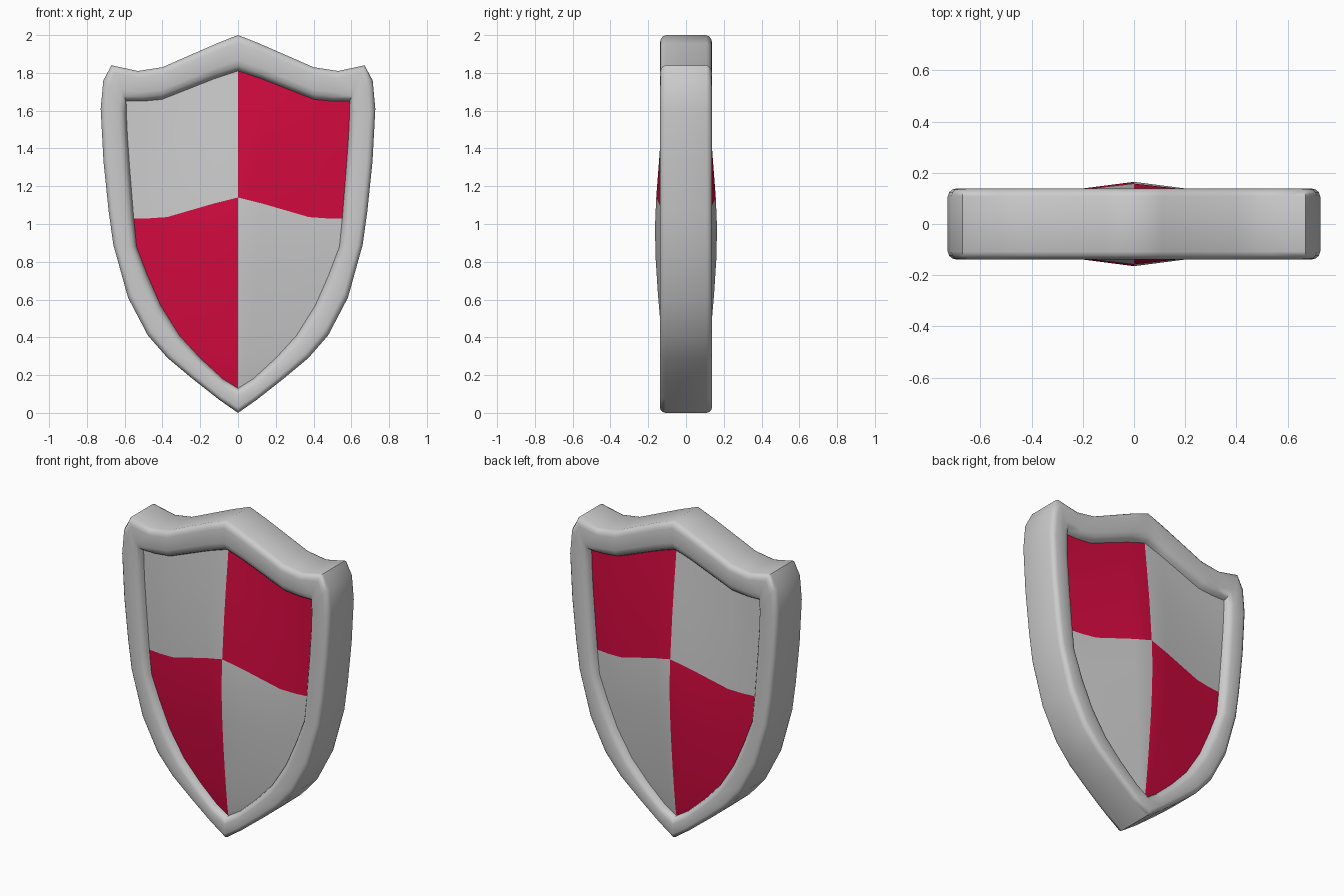
import bpy, bmesh

if "Cube" in bpy.data.objects:
    bpy.data.objects.remove(bpy.data.objects["Cube"])

# Field columns: fraction of half width, and crown shape across the width
U = [0, 0.22, 0.68, 0.85, 1]
CROWN = [1, 0.73, 0.06, 0, 0]
# Field rows (half width, edge height, crown lift) with the matching outer rim point
ROWS = [
    (0.592, 1.65, 0.16, (0.67, 1.84)),
    (0.59, 1.57, 0.155, (0.713, 1.76)),
    (0.585, 1.46, 0.15, (0.727, 1.61)),
    (0.572, 1.28, 0.13, (0.712, 1.33)),
    (0.552, 1.03, 0.11, (0.685, 1.07)),
    (0.537, 0.88, 0.10, (0.66, 0.89)),
    (0.48, 0.73, 0.08, (0.582, 0.61)),
    (0.41, 0.57, 0.06, (0.477, 0.41)),
    (0.31, 0.41, 0.04, (0.372, 0.29)),
    (0.20, 0.29, 0.02, (0.24, 0.18)),
    (0.08, 0.18, 0.01, (0.10, 0.07)),
    (0.0, 0.13, 0.0, (0.0, 0.0)),
]
SPLIT = 4                      # row where the quarters meet
TOP = [(0, 2.0), (0.11, 1.957), (0.40, 1.83), (0.53, 1.81)]
EDGE = 0.095                   # field depth at the rim
# Rim section: fraction from outer to inner edge, and depth
RIM = [(0, 0.108), (0.04, 0.124), (0.12, 0.134), (0.22, 0.138),
       (0.7, 0.138), (0.86, 0.130), (0.95, 0.115), (1, EDGE)]

bm = bmesh.new()
cache = {}


def vert(p):
    key = tuple(round(c, 4) + 0.0 for c in p)
    if key not in cache:
        cache[key] = bm.verts.new(key)
    return cache[key]


def face(points, sx, sy, mat=0):
    vs = list(dict.fromkeys(vert((x * sx, y * sy, z)) for x, y, z in points))
    if len(vs) > 2:
        f = bm.faces.new(vs)
        f.material_index = mat
        f.smooth = True


def field_point(i, j):
    w, z, lift, _ = ROWS[i]
    dz = min(1, abs(z + lift - 0.95) / 0.85)
    y = EDGE + 0.07 * (1 - dz ** 1.5) * (1 - U[j])
    if i in (0, len(ROWS) - 1):
        y = EDGE
    return (w * U[j], y, z + lift * CROWN[j])


# Boundary running from top centre to bottom tip, inner and outer
inner = [field_point(0, j) for j in range(4)]
inner += [field_point(i, 4) for i in range(len(ROWS))]
outer = TOP + [r[3] for r in ROWS]


def rim_point(k, t, y):
    (ix, _, iz), (ox, oz) = inner[k], outer[k]
    return (ox + (ix - ox) * t, y, oz + (iz - oz) * t)


for sx in (1, -1):
    for sy in (1, -1):
        # Quartered, domed field
        for i in range(len(ROWS) - 1):
            for j in range(len(U) - 1):
                red = (i < SPLIT) == (sx > 0)
                face([field_point(i, j), field_point(i, j + 1),
                      field_point(i + 1, j + 1), field_point(i + 1, j)],
                     sx, sy, int(red))
        # Rounded rim
        for k in range(len(inner) - 1):
            for a, b in zip(RIM, RIM[1:]):
                face([rim_point(k, *a), rim_point(k + 1, *a),
                      rim_point(k + 1, *b), rim_point(k, *b)], sx, sy)
    # Outer side wall
    for k in range(len(inner) - 1):
        y = RIM[0][1]
        face([rim_point(k, 0, y), rim_point(k + 1, 0, y),
              rim_point(k + 1, 0, -y), rim_point(k, 0, -y)], sx, 1)

bmesh.ops.recalc_face_normals(bm, faces=bm.faces)
mesh = bpy.data.meshes.new("shield")
bm.to_mesh(mesh)
bm.free()

# Plain grey body and red quarters
plain = bpy.data.materials.new("plain")
red = bpy.data.materials.new("red")
red.diffuse_color = (0.65, 0.003, 0.05, 1)
red.use_nodes = True
red.node_tree.nodes["Principled BSDF"].inputs["Base Color"].default_value = red.diffuse_color
mesh.materials.append(plain)
mesh.materials.append(red)

shield = bpy.data.objects.new("shield", mesh)
bpy.context.collection.objects.link(shield)
bpy.context.view_layer.objects.active = shield
shield.select_set(True)
bpy.ops.object.shade_smooth_by_angle(angle=1.05)
